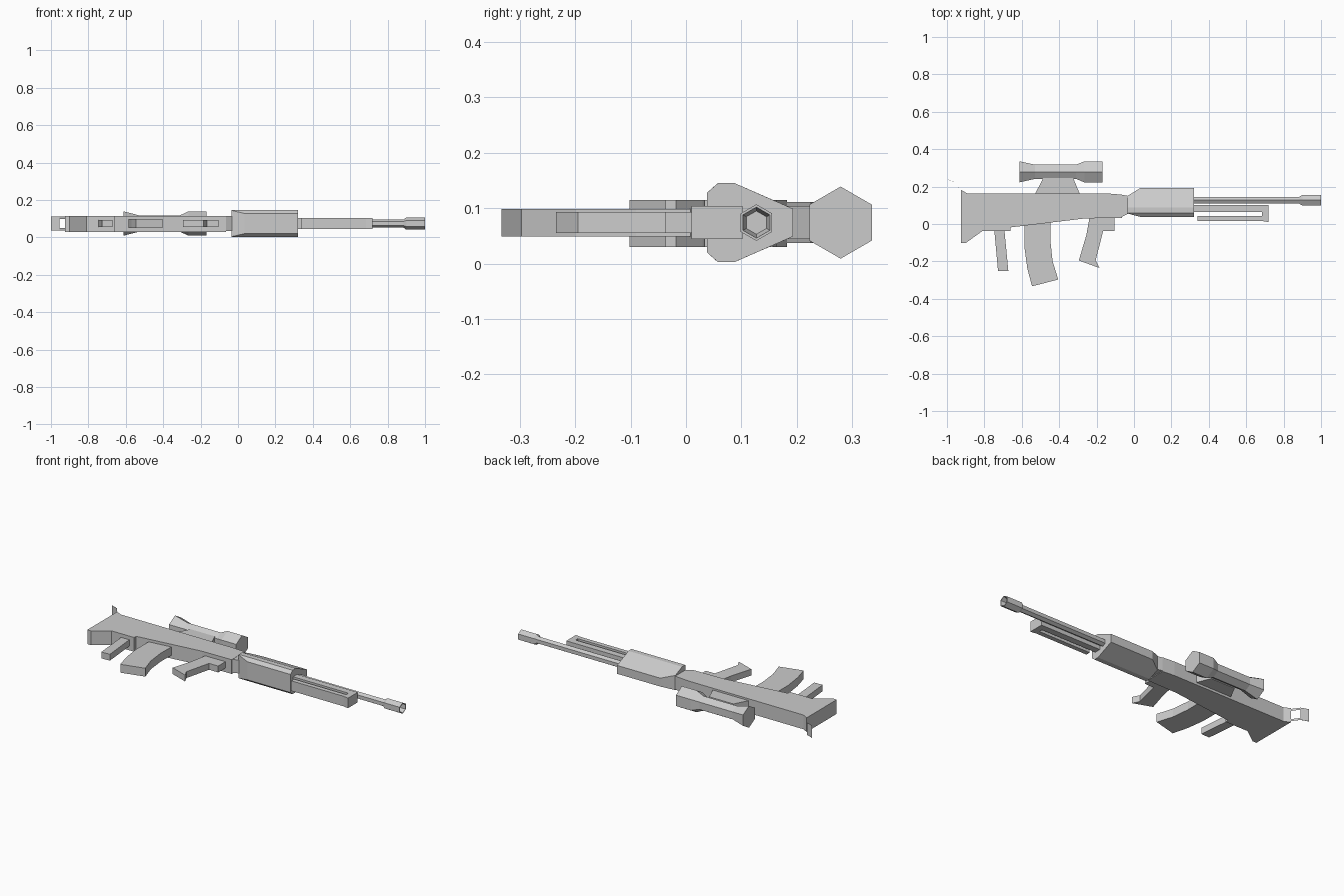
import bpy, bmesh
from math import cos, sin, pi

cube = bpy.data.objects.get("Cube")
if cube:
    bpy.data.objects.remove(cube, do_unlink=True)

grey = bpy.data.materials.new("plain grey")
grey.use_nodes = True
grey.diffuse_color = (0.6, 0.6, 0.6, 1)
grey.node_tree.nodes["Principled BSDF"].inputs["Base Color"].default_value = (0.6, 0.6, 0.6, 1)

MID = 0.074  # height of the mid-plane, as the rifle lies on its side


def finish(name, bm):
    bmesh.ops.recalc_face_normals(bm, faces=bm.faces)
    mesh = bpy.data.meshes.new(name)
    bm.to_mesh(mesh)
    bm.free()
    mesh.materials.append(grey)
    obj = bpy.data.objects.new(name, mesh)
    bpy.context.collection.objects.link(obj)
    return obj


def plate(name, outline, half, mid=MID):
    """Extrude an (x, y) outline to both sides of the mid-plane."""
    bm = bmesh.new()
    face = bm.faces.new([bm.verts.new((x, y, mid - half)) for x, y in outline])
    top = bmesh.ops.extrude_face_region(bm, geom=[face])["geom"]
    bmesh.ops.translate(bm, vec=(0, 0, 2 * half),
                        verts=[v for v in top if isinstance(v, bmesh.types.BMVert)])
    return finish(name, bm)


def loft(name, rings):
    """Skin rings of points and cap both ends."""
    bm = bmesh.new()
    loops = [[bm.verts.new(p) for p in ring] for ring in rings]
    for a, b in zip(loops, loops[1:]):
        for i in range(len(a)):
            j = (i + 1) % len(a)
            bm.faces.new((a[i], a[j], b[j], b[i]))
    bm.faces.new(loops[0])
    bm.faces.new(loops[-1])
    return finish(name, bm)


def hex_tube(name, y, stations):
    """Six-sided tube along x from (x, radius) stations."""
    return loft(name, [[(x, y + r * sin(k * pi / 3), MID + r * cos(k * pi / 3))
                        for k in range(6)] for x, r in stations])


# Stock and receiver in one slab, with a narrower neck
plate("stock_and_receiver", [
    (-.925, .182), (-.89, .163), (-.14, .163), (-.065, .157), (-.065, .033),
    (-.26, .03), (-.66, -.018), (-.66, -.037), (-.81, -.037), (-.9, -.102),
    (-.925, -.102)], .0425, .0725)
plate("receiver_neck", [(-.07, .157), (-.03, .15), (-.03, .056), (-.07, .035)], .04)

# Faceted handguard, bevelled at its rear end
def guard_ring(x, low, high, z_low, z_high):
    side = [(low, z_low), (.058, .0715), (.087, .0715), (high, z_high)]
    return ([(x, y, MID + z) for y, z in side]
            + [(x, y, MID - z) for y, z in reversed(side)])

loft("handguard", [guard_ring(-.035, .056, .15, .07, .044),
                   guard_ring(.035, .038, .193, .054, .025),
                   guard_ring(.32, .038, .193, .054, .025)])

# Barrel and muzzle with a recessed bore
hex_tube("barrel", .127, [(.3, .0215), (.91, .0215)])
hex_tube("muzzle", .127, [(.885, .022), (.9, .033), (1, .033), (1, .028), (.97, .021)])

# Slotted support under the barrel, open at the rear
plate("barrel_support", [
    (.3, .102), (.72, .102), (.72, .01), (.685, .016), (.34, .016), (.34, .043),
    (.685, .043), (.685, .064), (.3, .064)], .03)

# Scope and its mount
hex_tube("scope", .279, [(-.612, .065), (-.53, .044), (-.31, .044),
                         (-.265, .065), (-.168, .065)])
plate("scope_mount", [(-.535, .15), (-.485, .245), (-.325, .245), (-.285, .15)], .03)

# Curved magazine
plate("magazine", [
    (-.585, .02), (-.585, -.13), (-.57, -.24), (-.545, -.333), (-.405, -.297),
    (-.435, -.2), (-.447, -.09), (-.445, .03)], .025)

# Rear and front grips, with the trigger block beside the front one
plate("rear_grip", [(-.748, -.02), (-.727, -.252), (-.672, -.25), (-.694, -.02)], .019)
plate("front_grip", [
    (-.235, .05), (-.255, -.06), (-.295, -.195), (-.185, -.235), (-.205, -.195),
    (-.165, -.037), (-.105, -.037), (-.105, .05)], .019)

# Thin sling loop at the heel of the stock: two arms and a bent end tab
def strip(name, path, half, mid):
    thin = [(x - .001, y + .0015) for x, y in reversed(path)]
    return plate(name, path + thin, half, mid)

for side, offset in (("upper", .031), ("lower", -.031)):
    strip(side + "_loop_arm", [(-.924, .178), (-.955, .222)], .006, MID + offset)
strip("loop_tab", [(-.955, .222), (-.999, .238)], .037, MID)
